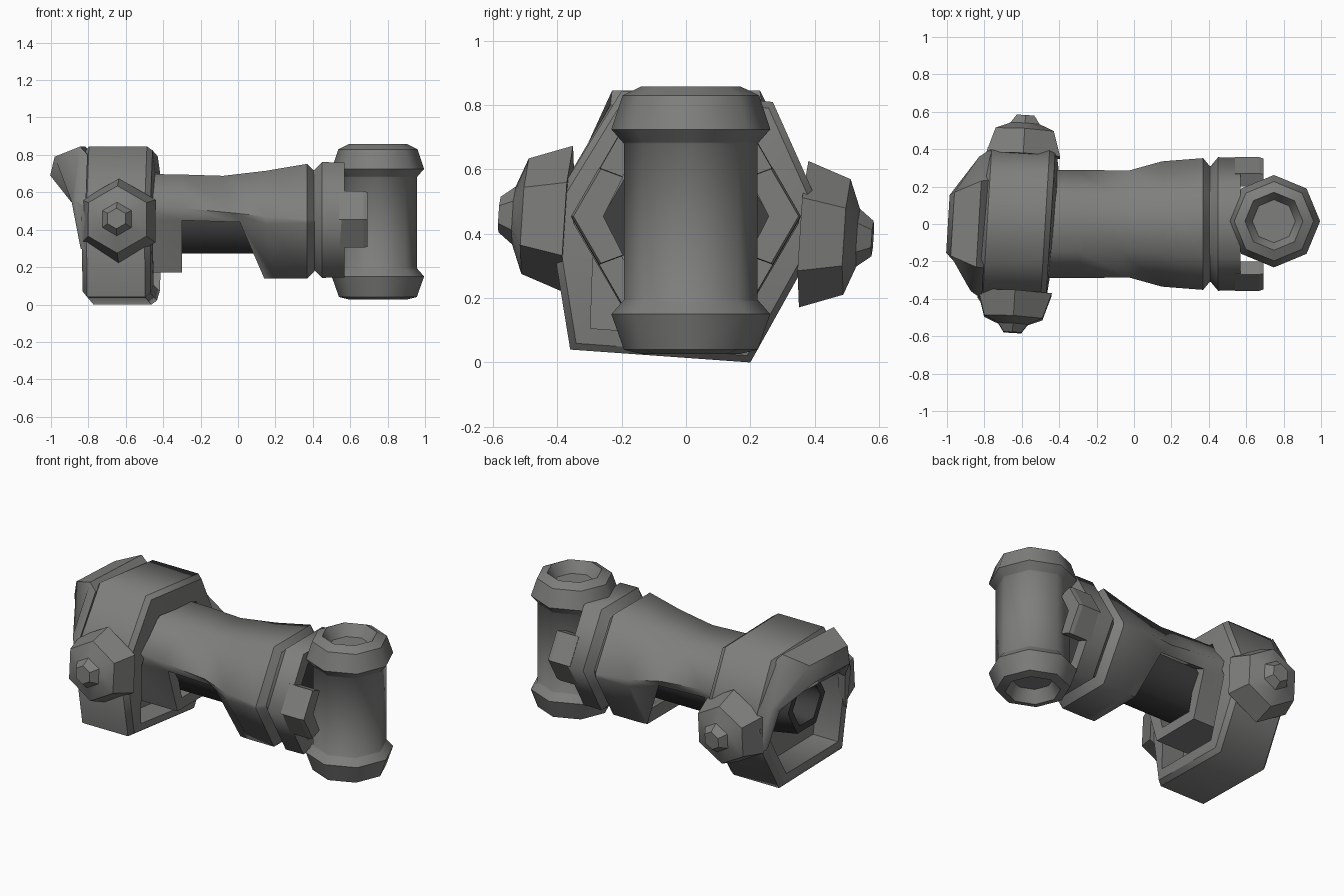
import bpy, math
from mathutils import Vector

if "Cube" in bpy.data.objects:
    bpy.data.objects.remove(bpy.data.objects["Cube"])


def material(name, col):
    m = bpy.data.materials.new(name)
    m.diffuse_color = (*col, 1)
    m.use_nodes = True
    m.node_tree.nodes["Principled BSDF"].inputs["Base Color"].default_value = m.diffuse_color
    return m


GREY = material("grey_metal", (0.21, 0.21, 0.205))
DARK = material("dark_metal", (0.05, 0.05, 0.05))


def loft(name, rows, mat, cap=True, sharp=None, skip=(), angle=62, wall=0):
    """Bridge closed loops of points; optional caps, missing faces and wall thickness."""
    n, m = len(rows[0]), len(rows)
    verts = [tuple(p) for r in rows for p in r]
    faces = []
    for i in range(m - 1):
        for k in range(n):
            if (i, k) not in skip:
                l = (k + 1) % n
                faces.append((i * n + k, i * n + l, (i + 1) * n + l, (i + 1) * n + k))
    if cap:
        faces.append(tuple(reversed(range(n))))
        faces.append(tuple(range((m - 1) * n, m * n)))
    me = bpy.data.meshes.new(name)
    me.from_pydata(verts, [], faces)
    me.materials.append(mat)
    ob = bpy.data.objects.new(name, me)
    bpy.context.collection.objects.link(ob)
    bpy.ops.object.select_all(action='DESELECT')
    ob.select_set(True)
    bpy.context.view_layer.objects.active = ob
    if not wall:
        bpy.ops.object.mode_set(mode='EDIT')
        bpy.ops.mesh.select_all(action='SELECT')
        bpy.ops.mesh.normals_make_consistent(inside=False)
        bpy.ops.object.mode_set(mode='OBJECT')
    # edges running around a loop stay crisp
    for e in me.edges:
        a, b = (v // n for v in e.vertices)
        if a == b and (sharp is None or a in sharp):
            e.use_edge_sharp = True
    if wall:
        mod = ob.modifiers.new("wall", 'SOLIDIFY')
        mod.thickness = wall
        mod.offset = -1
        bpy.ops.object.modifier_apply(modifier=mod.name)
    bpy.ops.object.shade_smooth_by_angle(angle=math.radians(angle))
    return ob


def hexagon(x, r, z):
    return [(x, r * math.cos(k * math.pi / 3), z + r * math.sin(k * math.pi / 3))
            for k in range(6)]


def shell_section(top, upper, lower, bottom):
    """Mirrored eight-point section from four (x, y, z) corners."""
    def flip(p):
        return (p[0], -p[1], p[2])
    return [upper, top, flip(top), flip(upper), flip(lower), flip(bottom), bottom, lower]


# arm shell, with a bevelled window through its lower half
loft("arm_shell", [
    shell_section((-.62, .145, .70), (-.62, .29, .55), (-.62, .28, .45), (-.62, .16, .17)),
    shell_section((-.30, .145, .695), (-.30, .29, .515), (-.30, .25, .45), (-.30, .16, .17)),
    shell_section((-.08, .14, .688), (-.03, .285, .49), (.01, .25, .44), (.14, .176, .14)),
    shell_section((.15, .155, .715), (.15, .335, .47), (.15, .335, .43), (.20, .178, .138)),
    shell_section((.37, .178, .752), (.37, .352, .455), (.37, .352, .435), (.37, .178, .138)),
    shell_section((.41, .152, .71), (.41, .303, .455), (.41, .303, .435), (.41, .152, .18)),
], GREY, cap=False, sharp={4}, skip={(1, 4), (1, 5), (1, 6)}, wall=0.08)

# dark core tube: hollow at one end, widened inside the collar at the other
loft("core_tube", [hexagon(x, r, z) for x, r, z in
                   ((.52, .262, .45), (.44, .262, .45), (.35, .2, .447), (-.62, .2, .447),
                    (-.82, .18, .46), (-.82, .135, .46), (-.68, .125, .46))], DARK)

# wrist collar with an open end, and its two side tabs
loft("wrist_collar", [hexagon(x, r, .452) for x, r in
                      ((.39, .30), (.41, .31), (.45, .357), (.57, .355), (.57, .27), (.48, .27))],
     GREY)
TAB = [(.357, .455), (.27, .606), (.20, .58), (.262, .455), (.20, .33), (.27, .304)]
for s, side in ((1, "back"), (-1, "front")):
    loft("collar_tab_" + side, [
        [(.54, s * y, z) for y, z in TAB],
        [(.67, s * y, z) for y, z in TAB],
        [(.693, s * y * .98, .455 + (z - .455) * .97) for y, z in TAB],
    ], GREY, angle=30)


# upright post with flared caps, recessed at both ends
def octagon(r, z):
    return [(.748 + r * math.cos(k * math.pi / 4), .015 + r * math.sin(k * math.pi / 4), z)
            for k in range(8)]


POST = [(.115, .10), (.155, .027), (.208, .04), (.247, .15), (.212, .19),
        (.208, .195), (.208, .68), (.212, .685), (.247, .725), (.212, .83), (.155, .858),
        (.115, .79)]
loft("upright_post", [octagon(r, z) for r, z in POST], GREY, sharp=set(range(12)) - {5, 6})

# shoulder ring: upper half closes onto the arm, lower half stays open as a rim
RING = [(.44, .43), (.27, .81), (-.20, .845), (-.43, .47), (-.36, .04), (.20, .0)]
YAW = 0.06


def ring_loop(x, s_up, s_low):
    loop = []
    for y, z in RING:
        s = s_up if z > .4 else s_low
        loop.append((x + YAW * y, .01 + (y - .01) * s, .43 + (z - .43) * s))
    return loop


loft("shoulder_ring", [ring_loop(*row) for row in
                       ((-.64, .81, .81), (-.81, .81, .81), (-.81, .92, .92), (-.785, 1, 1),
                        (-.475, 1, 1), (-.445, .95, .95), (-.43, .67, .83), (-.58, .67, .83))],
     GREY, angle=70)


# hood projecting from the upper half of the ring
# each section: outer back, outer front, lip, inner front, inner back
def hood_section(s, pts):
    return [(x + YAW * s * y, s * y, z) for x, y, z in pts]


LOW = [(-.78, .40, .30), (-.80, .385, .29), (-.82, .36, .30), (-.82, .345, .31), (-.78, .345, .31)]
MID = [(-.79, .40, .52), (-.85, .36, .56), (-.87, .33, .55), (-.86, .29, .53), (-.79, .32, .52)]
TOP = [(-.79, .235, .80), (-.83, .23, .845), (-.97, .17, .79), (-.995, .155, .69), (-.86, .17, .57)]
loft("ring_hood", [hood_section(1, LOW), hood_section(1, MID), hood_section(1, TOP),
                   hood_section(-1, TOP), hood_section(-1, MID), hood_section(-1, LOW)],
     GREY, sharp=set(), angle=45)

# hexagonal bolts on each side of the ring
FRONT_TIP, BACK_TIP = Vector((-.65, -.58, .46)), Vector((-.58, .58, .385))
BOLT = [(0, .055), (.045, .09), (.08, .18), (.215, .228)]
for name, tip, other in (("bolt_front", FRONT_TIP, BACK_TIP), ("bolt_back", BACK_TIP, FRONT_TIP)):
    axis = (other - tip).normalized()
    u = axis.cross(Vector((0, 0, 1))).normalized()
    v = u.cross(axis)
    loft(name, [[tip + axis * d + (u * math.sin(k * math.pi / 3) + v * math.cos(k * math.pi / 3)) * r
                 for k in range(6)] for d, r in BOLT], GREY, angle=40)
